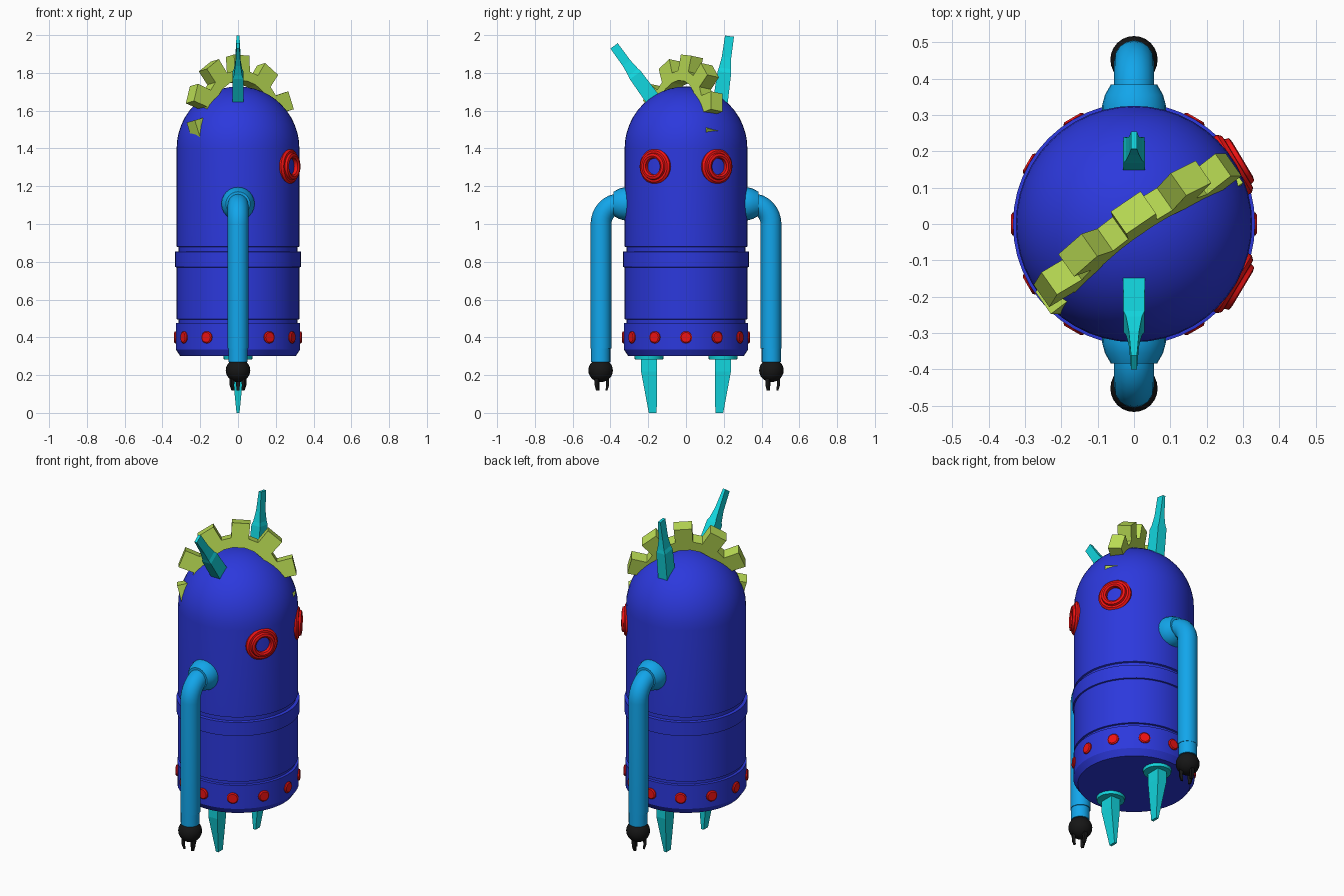
import bpy, bmesh
from math import sin, cos, pi, radians
from mathutils import Matrix, Vector

if "Cube" in bpy.data.objects:
    bpy.data.objects.remove(bpy.data.objects["Cube"])


def material(name, rgb):
    m = bpy.data.materials.new(name)
    m.diffuse_color = (*rgb, 1)
    m.use_nodes = True
    m.node_tree.nodes["Principled BSDF"].inputs["Base Color"].default_value = m.diffuse_color
    return m


BLUE = material("blue", (0.025, 0.04, 0.72))
RED = material("red", (0.87, 0.006, 0.006))
SKY = material("sky", (0.006, 0.38, 0.83))
TEAL = material("teal", (0.006, 0.68, 0.74))
GREEN = material("green", (0.5, 0.73, 0.09))
BLACK = material("black", (0.008, 0.008, 0.008))


def finish(name, bm, mat, matrix=Matrix(), smooth=True):
    bmesh.ops.remove_doubles(bm, verts=bm.verts, dist=1e-5)
    bm.transform(matrix)
    bmesh.ops.recalc_face_normals(bm, faces=bm.faces)
    me = bpy.data.meshes.new(name)
    bm.to_mesh(me)
    bm.free()
    me.materials.append(mat)
    ob = bpy.data.objects.new(name, me)
    bpy.context.collection.objects.link(ob)
    if smooth:
        shade(ob)
    return ob


def shade(ob):
    bpy.ops.object.select_all(action='DESELECT')
    ob.select_set(True)
    bpy.context.view_layer.objects.active = ob
    bpy.ops.object.shade_smooth_by_angle(angle=radians(32))


def lathe(name, profile, mat, matrix=Matrix(), seg=32):
    """Turn a (radius, height) profile around local z."""
    bm = bmesh.new()
    vs = [bm.verts.new((r, 0, z)) for r, z in profile]
    es = [bm.edges.new(p) for p in zip(vs, vs[1:])]
    bmesh.ops.spin(bm, geom=vs + es, cent=(0, 0, 0), axis=(0, 0, 1),
                   angle=2 * pi, steps=seg, use_duplicate=False)
    return finish(name, bm, mat, matrix)


def loft(name, sections, mat, matrix=Matrix()):
    """Join rectangles given as (z, y0, y1, half x)."""
    bm = bmesh.new()
    rings = [[bm.verts.new(c) for c in ((-h, a, z), (h, a, z), (h, b, z), (-h, b, z))]
             for z, a, b, h in sections]
    for p, q in zip(rings, rings[1:]):
        for i in range(4):
            j = (i + 1) % 4
            bm.faces.new((p[i], p[j], q[j], q[i]))
    bm.faces.new(rings[0])
    bm.faces.new(rings[-1])
    return finish(name, bm, mat, matrix, smooth=False)


def outward(angle, z):
    """Local z points away from the body axis."""
    return Matrix.Translation((0, 0, z)) @ Matrix.Rotation(angle, 4, 'Z') @ Matrix.Rotation(pi / 2, 4, 'Y')


# Body with bands, grooves and dome
body = [(0, 0.30), (0.305, 0.30), (0.329, 0.335), (0.329, 0.475), (0.315, 0.477),
        (0.315, 0.494), (0.325, 0.496), (0.325, 0.77), (0.333, 0.772), (0.333, 0.853),
        (0.315, 0.855), (0.315, 0.877), (0.325, 0.88)]
body += [(0.325 * cos(i * pi / 24), 1.40 + 0.328 * sin(i * pi / 24)) for i in range(12)] + [(0, 1.728)]
lathe("body", body, BLUE, seg=48)

# Rivets round the lower band
for i in range(12):
    lathe("rivet", [(0, 0.31), (0.032, 0.31), (0.032, 0.333), (0.026, 0.338), (0, 0.338)],
          RED, outward(i * pi / 6, 0.40), 16)

# Eye rings
for s in (-1, 1):
    lathe("eye_ring", [(0.04, 0.30), (0.093, 0.30), (0.093, 0.322), (0.083, 0.332), (0.072, 0.333),
                       (0.068, 0.345), (0.055, 0.348), (0.045, 0.342), (0.04, 0.30)],
          RED, outward(s * radians(31), 1.305))

for s in (-1, 1):
    # Shoulder
    lathe("shoulder", [(0, 0.29), (0.088, 0.29), (0.088, 0.325), (0.08, 0.355), (0.064, 0.383), (0, 0.383)],
          SKY, outward(s * pi / 2, 1.107), 24)
    # Arm tube
    path = [(0.33, 1.107)]
    path += [(0.35 + 0.1 * sin(i * pi / 16), 1.0 + 0.107 * cos(i * pi / 16)) for i in range(9)]
    path += [(0.45, 0.34)]
    cu = bpy.data.curves.new("arm", 'CURVE')
    cu.dimensions = '3D'
    cu.bevel_depth = 0.055
    cu.bevel_resolution = 6
    cu.use_fill_caps = True
    sp = cu.splines.new('POLY')
    sp.points.add(len(path) - 1)
    for p, (y, z) in zip(sp.points, path):
        p.co = (0, s * y, z, 1)
    cu.materials.append(SKY)
    arm = bpy.data.objects.new("arm", cu)
    bpy.context.collection.objects.link(arm)
    bpy.ops.object.select_all(action='DESELECT')
    arm.select_set(True)
    bpy.context.view_layer.objects.active = arm
    bpy.ops.object.convert(target='MESH')
    shade(bpy.context.view_layer.objects.active)
    # Cuff, hand ball and fingers
    place = Matrix.Translation((0, s * 0.452, 0))
    lathe("cuff", [(0, 0.27), (0.051, 0.27), (0.051, 0.345), (0, 0.345)], SKY, place, 24)
    lathe("hand", [(0.065 * sin(i * pi / 12), 0.225 - 0.062 * cos(i * pi / 12)) for i in range(13)],
          BLACK, place, 24)
    for a in (90, 210, 330):
        loft("finger", [(0.118, 0.026, 0.036, 0.007), (0.145, 0.029, 0.045, 0.01), (0.20, 0.028, 0.046, 0.012)],
             BLACK, place @ Matrix.Rotation(radians(a - 90), 4, 'Z'))
    # Blade leg with its mounting disc
    leg = sorted((s * 0.154, s * 0.238))
    tip = sorted((s * 0.155, s * 0.197))
    loft("leg", [(0, *tip, 0.008), (0.22, *leg, 0.03), (0.29, *leg, 0.03)], TEAL)
    lathe("leg_disc", [(0, 0.283), (0.075, 0.283), (0.078, 0.302), (0, 0.302)],
          TEAL, Matrix.Translation((0, s * 0.196, 0)), 24)

# Blade ears on the dome
blade = [(0, -0.04, 0.04, 0.03), (0.17, -0.036, 0.036, 0.029), (0.19, -0.032, 0.032, 0.022),
         (0.25, -0.025, 0.025, 0.014), (0.362, -0.024, 0.024, 0.008)]
for name, y, z, tilt in (("front_ear", -0.168, 1.65, 36), ("rear_ear", 0.18, 1.636, -8)):
    loft(name, blade, TEAL, Matrix.Translation((0, y, z)) @ Matrix.Rotation(radians(tilt), 4, 'X'))

# Gear crest: ring with ten teeth, extruded and leaning back
bm = bmesh.new()
n = 10
rings = []
for d in (-0.038, 0.038):
    inner, outer = [], []
    for i in range(n):
        c = radians(86 + 36 * i)
        for da, r in ((-11.5, 0.24), (-8.8, 0.325), (8.8, 0.325), (11.5, 0.24)):
            a = c + radians(da)
            outer.append(bm.verts.new((r * cos(a), r * sin(a), d)))
            inner.append(bm.verts.new((0.185 * cos(a), 0.185 * sin(a), d)))
    rings.append((inner, outer))
(i0, o0), (i1, o1) = rings
for k in range(4 * n):
    j = (k + 1) % (4 * n)
    for p, q in ((i0, o0), (o0, o1), (o1, i1), (i1, i0)):
        bm.faces.new((p[k], p[j], q[j], q[k]))
turn, lean = radians(35), radians(10)
u = Vector((cos(turn), sin(turn), 0))
w = Vector((-sin(turn) * sin(lean), cos(turn) * sin(lean), cos(lean)))
m = Matrix((u, w, u.cross(w))).transposed().to_4x4()
finish("gear_crest", bm, GREEN, Matrix.Translation((0.012, -0.027, 1.572)) @ m, smooth=False)
